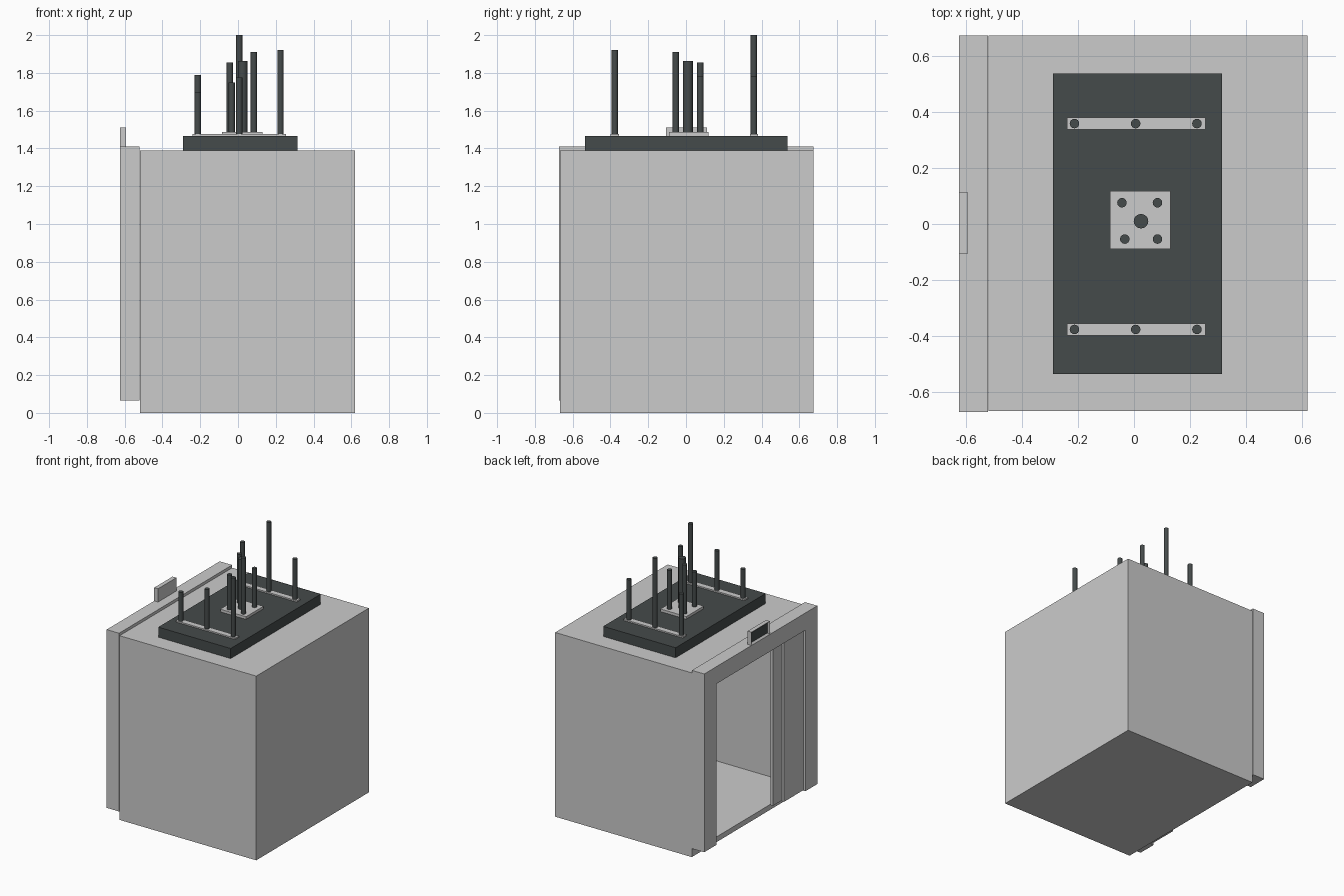
import bpy, bmesh

if "Cube" in bpy.data.objects:
    bpy.data.objects.remove(bpy.data.objects["Cube"])

dark = bpy.data.materials.new("dark_steel")
dark.diffuse_color = (0.06, 0.07, 0.07, 1)
dark.use_nodes = True
dark.node_tree.nodes["Principled BSDF"].inputs["Base Color"].default_value = dark.diffuse_color


def finish(name, bm, mat=None):
    bmesh.ops.recalc_face_normals(bm, faces=bm.faces)
    me = bpy.data.meshes.new(name)
    bm.to_mesh(me)
    bm.free()
    ob = bpy.data.objects.new(name, me)
    bpy.context.collection.objects.link(ob)
    if mat:
        me.materials.append(mat)
    return ob


def cube_bm(x, y, z):
    bm = bmesh.new()
    bmesh.ops.create_cube(bm, size=1)
    for v in bm.verts:
        v.co = [(a + b) / 2 + c * (b - a) for (a, b), c in zip((x, y, z), v.co)]
    return bm


def box(name, x, y, z, mat=None):
    return finish(name, cube_bm(x, y, z), mat)


def rod(name, x, y, base, top, r):
    bpy.ops.mesh.primitive_cylinder_add(vertices=16, radius=r, depth=top - base,
                                        location=(x, y, (base + top) / 2))
    ob = bpy.context.object
    ob.name = name
    ob.data.materials.append(dark)
    bpy.ops.object.shade_smooth_by_angle()


# cabin shell, hollow and open on the door side
bm = cube_bm((-0.52, 0.62), (-0.668, 0.674), (0, 1.39))
door_side = min(bm.faces, key=lambda f: f.calc_center_median().x)
bmesh.ops.delete(bm, geom=[door_side], context='FACES_ONLY')
shell = finish("cabin_shell", bm)
mod = shell.modifiers.new("walls", 'SOLIDIFY')
mod.thickness = 0.04
mod.offset = -1
mod.use_even_offset = True

# door frame: upside-down U profile extruded along x
profile = [(-0.673, 0.065), (-0.53, 0.065), (-0.53, 1.28), (0.53, 1.28),
           (0.53, 0.065), (0.675, 0.065), (0.675, 1.41), (-0.673, 1.41)]
bm = bmesh.new()
face = bm.faces.new([bm.verts.new((-0.625, y, z)) for y, z in profile])
ext = bmesh.ops.extrude_face_region(bm, geom=[face], use_keep_orig=True)
bmesh.ops.translate(bm, vec=(0.103, 0, 0),
                    verts=[g for g in ext["geom"] if isinstance(g, bmesh.types.BMVert)])
finish("door_frame", bm)

# telescoping sliding door panels, half open
box("outer_door_panel", (-0.61, -0.592), (-0.53, -0.30), (0.07, 1.28))
box("inner_door_panel", (-0.585, -0.567), (-0.53, -0.20), (0.07, 1.28))

# floor indicator with a recessed dark screen
bm = cube_bm((-0.625, -0.593), (-0.106, 0.112), (1.41, 1.51))
front = min(bm.faces, key=lambda f: f.calc_center_median().x)
bmesh.ops.inset_region(bm, faces=[front], thickness=0.018)
bmesh.ops.translate(bm, verts=front.verts, vec=(0.012, 0, 0))
front.material_index = 1
indicator = finish("floor_indicator", bm)
indicator.data.materials.append(None)
indicator.data.materials.append(dark)

# roof machinery plate and cable mounts
box("roof_plate", (-0.29, 0.314), (-0.536, 0.538), (1.39, 1.466), dark)
box("back_cable_strip", (-0.24, 0.255), (0.338, 0.381), (1.466, 1.476))
box("front_cable_strip", (-0.24, 0.255), (-0.399, -0.355), (1.466, 1.476))
box("centre_cable_mount", (-0.085, 0.13), (-0.09, 0.118), (1.466, 1.486))

# cables of varied height
rows = {0.359: (1.79, 2.0, 1.78), -0.377: (1.695, 1.775, 1.92)}
for y, tops in rows.items():
    for x, top in zip((-0.213, 0.006, 0.225), tops):
        rod("strip_cable", x, y, 1.476, top, 0.017)
for x, y, top in ((-0.043, 0.076, 1.855), (0.084, 0.076, 1.78),
                  (-0.033, -0.054, 1.75), (0.084, -0.054, 1.91)):
    rod("mount_cable", x, y, 1.486, top, 0.017)
rod("main_cable", 0.025, 0.01, 1.486, 1.862, 0.026)
